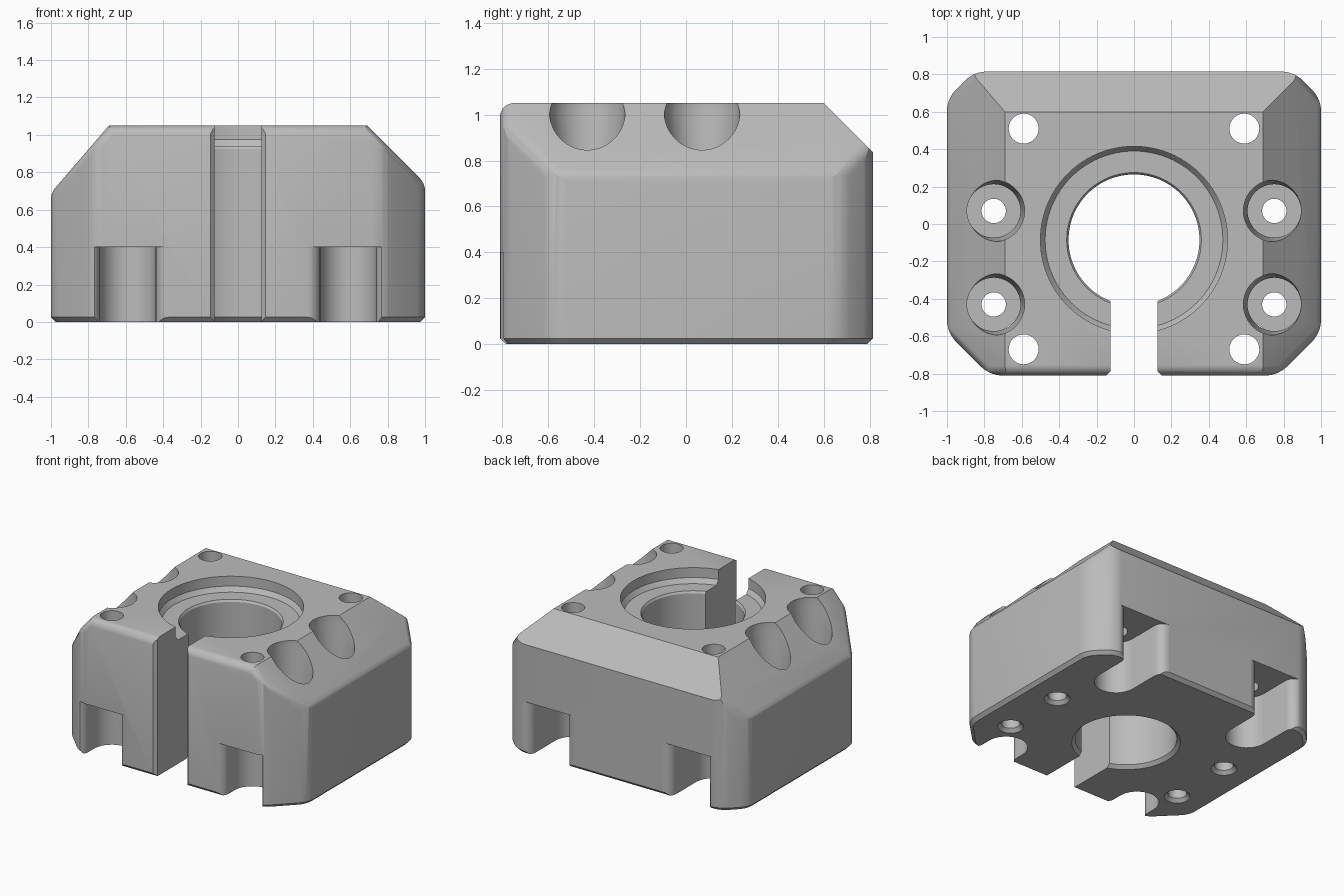
import bpy, bmesh, math
from mathutils import Vector

if "Cube" in bpy.data.objects:
    bpy.data.objects.remove(bpy.data.objects["Cube"], do_unlink=True)

TOP = 1.05
grey = bpy.data.materials.new("plain_grey")
grey.use_nodes = True
colour = (0.5, 0.5, 0.5, 1)
grey.diffuse_color = colour
grey.node_tree.nodes["Principled BSDF"].inputs["Base Color"].default_value = colour


def make_object(name, bm):
    bmesh.ops.recalc_face_normals(bm, faces=bm.faces)
    mesh = bpy.data.meshes.new(name)
    bm.to_mesh(mesh)
    bm.free()
    mesh.materials.append(grey)
    obj = bpy.data.objects.new(name, mesh)
    bpy.context.collection.objects.link(obj)
    return obj


# Clamp block: a cube trimmed by flat faces and rounded edges
block = bmesh.new()
bmesh.ops.create_cube(block, size=4)


def trim(normal, dist):
    geom = block.verts[:] + block.edges[:] + block.faces[:]
    bmesh.ops.bisect_plane(block, geom=geom, dist=1e-5, plane_co=normal * dist,
                           plane_no=normal, clear_outer=True)
    rim = [e for e in block.edges if e.is_boundary]
    if rim:
        bmesh.ops.holes_fill(block, edges=rim, sides=0)


def side(normal, dist):
    """Trim a face; upright faces also get a small foot chamfer."""
    trim(normal, dist)
    if abs(normal.z) < 1e-6:
        s = math.sqrt(0.5)
        trim((normal - Vector((0, 0, 1))) * s, (dist - 0.025) * s)


def plane(normal, point):
    n = Vector(normal).normalized()
    return n, n.dot(Vector(point))


def round_edge(a, b, radius, steps=6):
    angle = a[0].angle(b[0])
    for i in range(1, steps):
        t = i / steps
        wa = math.sin((1 - t) * angle) / math.sin(angle)
        wb = math.sin(t * angle) / math.sin(angle)
        side(a[0] * wa + b[0] * wb,
             wa * (a[1] - radius) + wb * (b[1] - radius) + radius)


top = plane((0, 0, 1), (0, 0, TOP))
front = plane((0, -1, 0), (0, -0.81, 0))
back = plane((0, 1, 0), (0, 0.815, 0))
for p in (top, front, back, plane((0, 0, -1), (0, 0, 0)),
          plane((0, 1, 1), (0, 0.6, TOP))):
    side(*p)
for s, drop in ((1, 0.31), (-1, 0.36)):
    wall = plane((s, 0, 0), (s, 0, 0))
    slope = plane((s * drop, 0, 0.31), (s * 0.69, 0, TOP))
    front_corner = plane((s, -1, 0), (s, -0.58, 0))
    back_corner = plane((s, 1, 0), (s, 0.67, 0))
    for p in (wall, slope, front_corner, back_corner):
        side(*p)
    for corner, face in ((front_corner, front), (back_corner, back)):
        round_edge(wall, corner, 0.17)
        round_edge(corner, face, 0.17)
        round_edge(corner, slope, 0.09)
    round_edge(wall, slope, 0.1)
    round_edge(front, slope, 0.06)
round_edge(front, top, 0.06)
bmesh.ops.dissolve_degenerate(block, dist=1e-5, edges=block.edges)
body = make_object("clamp_block", block)


# Cutting tools
def cut(bm):
    cutter = make_object("cutter", bm)
    cutter.hide_render = True
    mod = body.modifiers.new("cut", "BOOLEAN")
    mod.operation = "DIFFERENCE"
    mod.solver = "EXACT"
    mod.object = cutter
    bpy.context.view_layer.objects.active = body
    bpy.ops.object.modifier_apply(modifier=mod.name)
    bpy.data.objects.remove(cutter, do_unlink=True)


def cut_round(x, y, profile, steps=48):
    """Cut a turned shape whose profile is (radius, height) pairs."""
    bm = bmesh.new()
    points = [(0, profile[0][1])] + profile + [(0, profile[-1][1])]
    verts = [bm.verts.new((x + r, y, z)) for r, z in points]
    edges = [bm.edges.new(pair) for pair in zip(verts, verts[1:])]
    bmesh.ops.spin(bm, geom=verts + edges, cent=(x, y, 0), axis=(0, 0, 1),
                   angle=math.tau, steps=steps)
    bmesh.ops.remove_doubles(bm, verts=bm.verts, dist=1e-5)
    cut(bm)


def cut_prism(outline, height):
    bm = bmesh.new()
    face = bm.faces.new([bm.verts.new((x, y, -0.1)) for x, y in outline])
    up = bmesh.ops.extrude_face_region(bm, geom=[face])["geom"]
    bmesh.ops.translate(bm, vec=(0, 0, height + 0.1),
                        verts=[v for v in up if isinstance(v, bmesh.types.BMVert)])
    cut(bm)


def arc(cx, cy, r, start, end, steps):
    angles = [math.radians(start + (end - start) * i / steps) for i in range(steps + 1)]
    return [(cx + r * math.cos(a), cy + r * math.sin(a)) for a in angles]


# Central bore with stepped seat
cut_round(0, -0.085, [(0.4, -0.025), (0.35, 0.025), (0.35, 0.925), (0.36, 0.94),
                      (0.475, 0.94), (0.5, 0.975), (0.5, 1.2)], 96)

# Front clamping slot with chamfered mouth
half = [(0.125, -0.3), (0.125, -0.787), (0.15, -0.812), (0.15, -0.95)]
cut_prism(half + [(-x, y) for x, y in reversed(half)], 1.3)

for s in (1, -1):
    # Corner screw holes and open pockets beneath them
    for y, facing, reach in ((-0.67, -1, 0.14), (0.51, 1, 0.305)):
        lip = arc(0.22, reach - 0.07, 0.07, 180, 90, 6) + [(0.22, reach + 0.1)]
        outline = (arc(0, 0, 0.15, 180, 360, 20) + lip
                   + [(-u, v) for u, v in reversed(lip)])
        cut_prism([(s * 0.59 + u, y + facing * v) for u, v in outline], 0.4)
        cut_round(s * 0.59, y, [(0.08, 0.3), (0.08, 1.2)])
    # Recessed side screw holes
    for y in (0.07, -0.43):
        cut_round(s * 0.75, y, [(0.115, -0.025), (0.065, 0.025), (0.065, 0.4),
                                (0.143, 0.4), (0.143, 0.84), (0.165, 1.0),
                                (0.165, 1.2)])

# Smooth curves, crisp machined edges
bpy.ops.object.select_all(action="DESELECT")
body.select_set(True)
bpy.context.view_layer.objects.active = body
bpy.ops.object.shade_smooth_by_angle(angle=math.radians(25))
